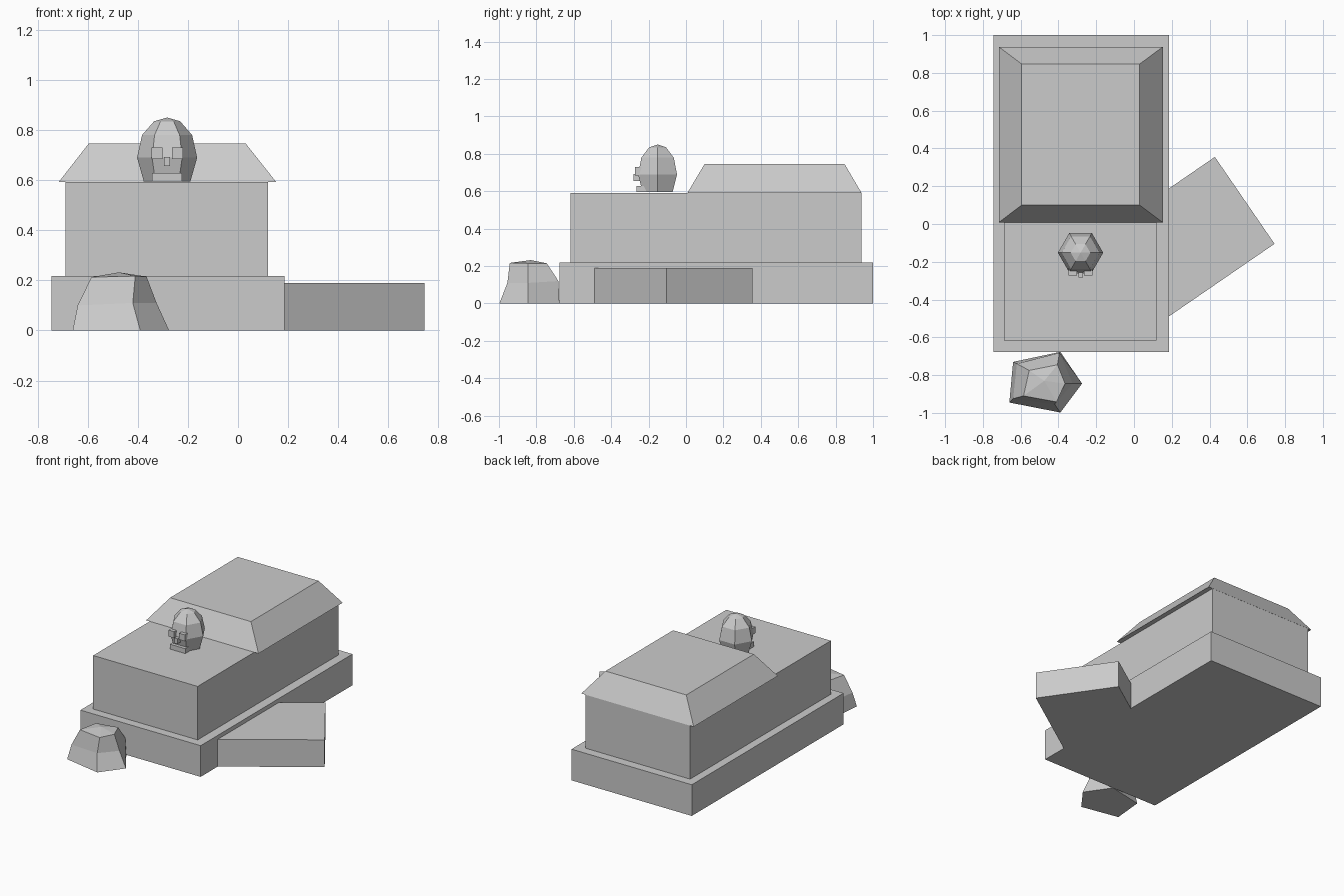
import bpy
from math import cos, sin, pi, radians
from mathutils import Matrix, Vector

cube = bpy.data.objects.get("Cube")
if cube:
    bpy.data.objects.remove(cube, do_unlink=True)

GREY = 0.6
stone = bpy.data.materials.new("stone_grey")
stone.use_nodes = True
stone.diffuse_color = (GREY, GREY, GREY, 1)
stone.node_tree.nodes["Principled BSDF"].inputs["Base Color"].default_value = (GREY, GREY, GREY, 1)


def add_mesh(name, verts, faces):
    mesh = bpy.data.meshes.new(name)
    mesh.from_pydata(verts, [], faces)
    mesh.materials.append(stone)
    obj = bpy.data.objects.new(name, mesh)
    bpy.context.collection.objects.link(obj)
    return obj


def loft(name, rings, apex=None):
    """Join counter-clockwise rings from bottom to top, closing both ends."""
    n = len(rings[0])
    verts = [v for ring in rings for v in ring]
    faces = [tuple(reversed(range(n)))]
    for k in range(len(rings) - 1):
        for i in range(n):
            a, b = k * n + i, k * n + (i + 1) % n
            faces.append((a, b, b + n, a + n))
    last = (len(rings) - 1) * n
    if apex:
        verts.append(apex)
        faces += [(last + i, last + (i + 1) % n, len(verts) - 1) for i in range(n)]
    else:
        faces.append(tuple(range(last, last + n)))
    return add_mesh(name, verts, faces)


def rect(x0, x1, y0, y1, z):
    return [(x0, y0, z), (x1, y0, z), (x1, y1, z), (x0, y1, z)]


def box(name, x0, x1, y0, y1, z0, z1):
    return loft(name, [rect(x0, x1, y0, y1, z0), rect(x0, x1, y0, y1, z1)])


# Stepped building
box("base", -0.745, 0.185, -0.677, 1.0, 0, 0.218)
box("upper_block", -0.688, 0.12, -0.617, 0.937, 0.2, 0.592)

# Tapered roof with a small overhang
loft("roof", [rect(-0.716, 0.153, 0.008, 0.938, 0.592),
              rect(-0.595, 0.03, 0.1, 0.847, 0.747)])

# Side block, turned and sunk into the base
side = box("side_block", -0.9, 0, -0.279, 0.279, 0, 0.19)
side.data.transform(Matrix.Translation((0.586, 0.125, 0)) @ Matrix.Rotation(radians(34.5), 4, "Z"))

# Five-sided boulder
outlines = [
    [(-0.66, -0.945, 0), (-0.39, -0.998, 0), (-0.275, -0.845, 0), (-0.39, -0.677, 0), (-0.64, -0.73, 0)],
    [(-0.64, -0.925, 0.1), (-0.42, -0.955, 0.11), (-0.325, -0.845, 0.11), (-0.395, -0.682, 0.12), (-0.62, -0.74, 0.1)],
    [(-0.585, -0.91, 0.213), (-0.41, -0.942, 0.217), (-0.365, -0.845, 0.215), (-0.405, -0.745, 0.215), (-0.555, -0.775, 0.215)],
]
loft("boulder", outlines, (-0.475, -0.83, 0.232))

# Six-sided domed head
HX, HY = -0.283, -0.152
profile = [(0.093, 0.595), (0.12, 0.69), (0.1, 0.78), (0.052, 0.835)]
loft("head", [[(HX + r * cos(i * pi / 3), HY + r * sin(i * pi / 3), z) for i in range(6)]
              for r, z in profile], (HX, HY, 0.85))

# Face pieces
for label, s in (("left", 1), ("right", -1)):
    x = HX + s * 0.041
    box(label + "_eye", x - 0.022, x + 0.022, -0.273, -0.225, 0.685, 0.73)
box("nose", HX - 0.012, HX + 0.012, -0.282, -0.23, 0.656, 0.692)
box("mouth", HX - 0.06, HX + 0.06, -0.264, -0.2, 0.595, 0.629)
